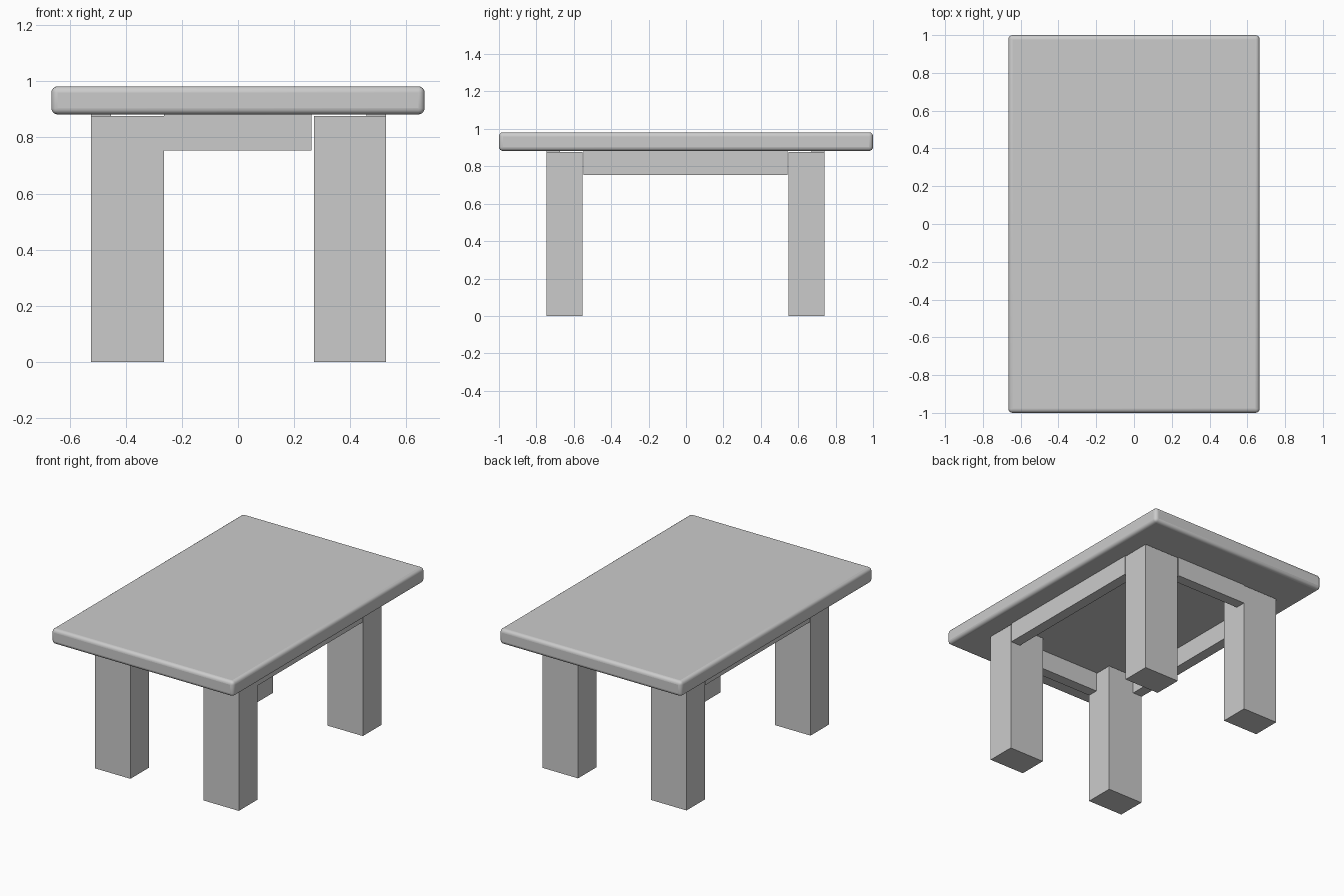
import bpy

if "Cube" in bpy.data.objects:
    bpy.data.objects.remove(bpy.data.objects["Cube"])


def box(name, x0, x1, y0, y1, z0, z1):
    bpy.ops.mesh.primitive_cube_add(size=1, location=((x0 + x1) / 2, (y0 + y1) / 2, (z0 + z1) / 2))
    ob = bpy.context.object
    ob.name = name
    ob.scale = (x1 - x0, y1 - y0, z1 - z0)
    bpy.ops.object.transform_apply(location=False, rotation=False, scale=True)
    return ob


# Table top with softly rounded edges
top = box("table_top", -0.665, 0.665, -1, 1, 0.882, 0.982)
bevel = top.modifiers.new("rounded_edges", "BEVEL")
bevel.width = 0.022
bevel.segments = 4
bpy.ops.object.shade_smooth_by_angle()

# Four square-cut legs
leg_x = {"left": (-0.523, -0.264), "right": (0.27, 0.528)}
leg_y = {"front": (-0.745, -0.553), "back": (0.549, 0.741)}
for side, xs in leg_x.items():
    for end, ys in leg_y.items():
        box(f"{end}_{side}_leg", *xs, *ys, 0, 0.877)

# Apron rails, flush with the outer faces of the legs
T, Z = 0.07, (0.753, 0.884)
box("front_apron", -0.264, 0.262, -0.745, -0.745 + T, *Z)
box("back_apron", -0.264, 0.262, 0.741 - T, 0.741, *Z)
box("left_apron", -0.523, -0.523 + T, -0.548, 0.543, *Z)
box("right_apron", 0.528 - T, 0.528, -0.548, 0.543, *Z)
